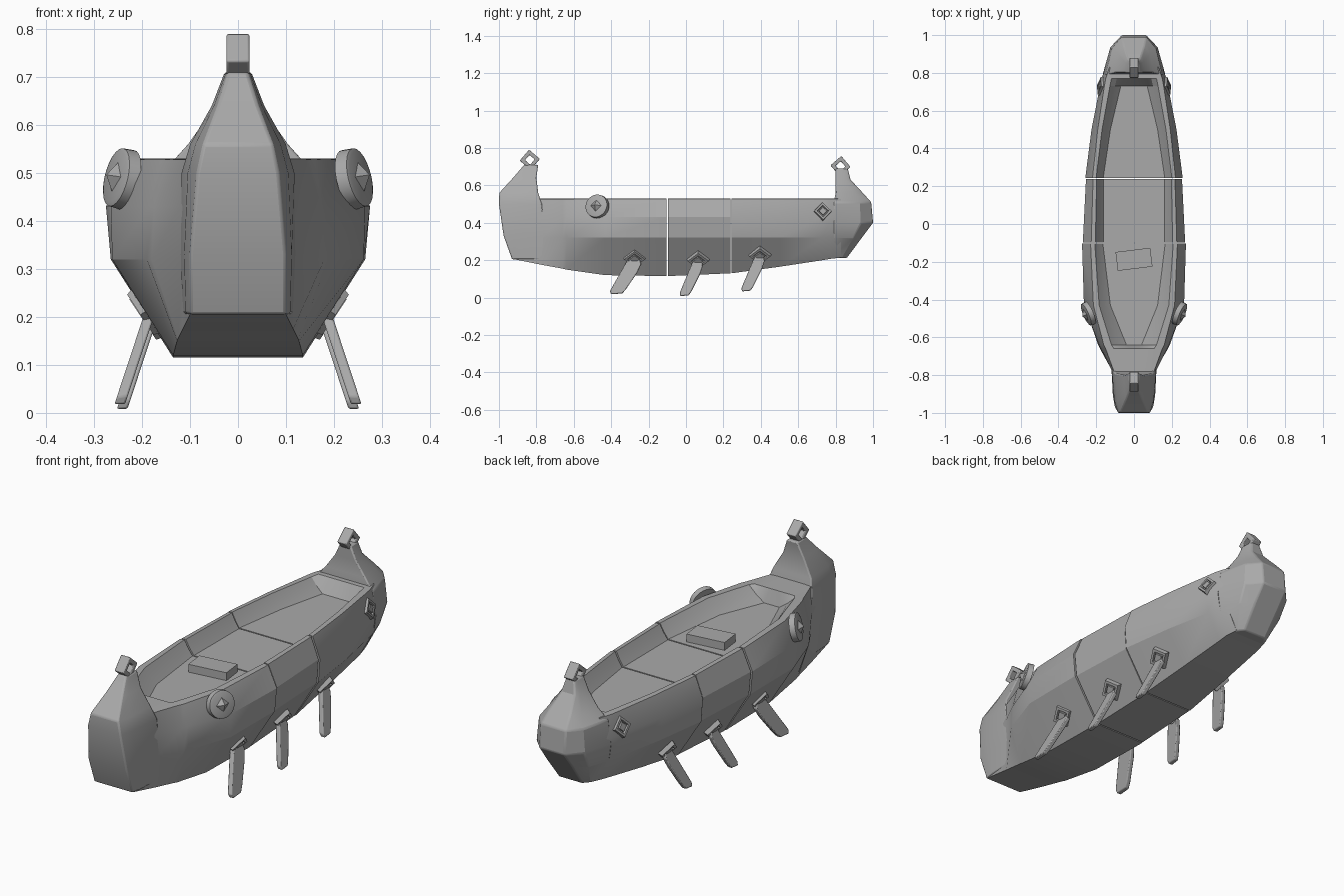
import bpy, bmesh, math
from mathutils import Vector, Matrix

if "Cube" in bpy.data.objects:
    bpy.data.objects.remove(bpy.data.objects["Cube"], do_unlink=True)

grey = bpy.data.materials.new("plain_grey")
grey.use_nodes = True
COLOUR = (0.4, 0.4, 0.4, 1)
grey.diffuse_color = COLOUR
grey.node_tree.nodes["Principled BSDF"].inputs["Base Color"].default_value = COLOUR


def finish(name, bm, bevel=0.0, angle=25):
    bmesh.ops.recalc_face_normals(bm, faces=bm.faces)
    mesh = bpy.data.meshes.new(name)
    bm.to_mesh(mesh)
    bm.free()
    mesh.materials.append(grey)
    ob = bpy.data.objects.new(name, mesh)
    bpy.context.collection.objects.link(ob)
    if bevel:
        mod = ob.modifiers.new("soft_edges", "BEVEL")
        mod.width, mod.segments, mod.limit_method = bevel, 2, "ANGLE"
    bpy.ops.object.select_all(action="DESELECT")
    ob.select_set(True)
    bpy.context.view_layer.objects.active = ob
    bpy.ops.object.shade_smooth_by_angle(angle=math.radians(angle))
    return ob


def loft(name, rings, bevel=0.0):
    """Skin a list of closed rings and cap both ends."""
    bm = bmesh.new()
    loops = [[bm.verts.new(p) for p in ring] for ring in rings]
    n = len(loops[0])
    for a, b in zip(loops, loops[1:]):
        for i in range(n):
            j = (i + 1) % n
            bm.faces.new((a[i], a[j], b[j], b[i]))
    bm.faces.new(loops[0])
    bm.faces.new(loops[-1])
    return finish(name, bm, bevel)


def frame(origin, normal):
    """Matrix with local z along the normal and local y kept upright."""
    n = Vector(normal).normalized()
    x = Vector((0, 0, 1)).cross(n).normalized()
    rot = Matrix((x, n.cross(x), n)).transposed().to_4x4()
    return Matrix.Translation(origin) @ rot


# Hull stations: y, bottom half-width, bottom z, chine, widest, rim, floor half-widths
STATIONS = [
    (-0.92, 0.10, 0.205, 0.10, 0.10, 0.08, 0.01),
    (-0.77, 0.115, 0.175, 0.115, 0.12, 0.11, 0.01),
    (-0.66, 0.125, 0.155, 0.18, 0.175, 0.15, 0.02),
    (-0.64, 0.127, 0.15, 0.19, 0.185, 0.16, 0.04),
    (-0.43, 0.135, 0.12, 0.262, 0.265, 0.215, 0.125),
    (-0.10, 0.135, 0.115, 0.265, 0.275, 0.23, 0.165),
    (0.24, 0.13, 0.13, 0.25, 0.258, 0.22, 0.163),
    (0.50, 0.115, 0.165, 0.215, 0.225, 0.192, 0.125),
    (0.73, 0.10, 0.2, 0.17, 0.18, 0.157, 0.07),
    (0.77, 0.098, 0.207, 0.162, 0.172, 0.15, 0.06),
    (0.83, 0.085, 0.214, 0.14, 0.15, 0.13, 0.05),
]


def section(s, dy=0.0, k=1.0):
    y, wb, zb, wc, wm, wt, wf = s
    deck = -0.65 < y < 0.75
    ledge, floor = (0.495, 0.465) if deck else (0.53, 0.53)
    inner = wf + (wt - wf) * 0.66
    step = wf + (wt - wf) * 0.35
    half = [(wb, zb), (wc, 0.32), (wm, 0.43), (wt, 0.528), (inner, 0.53),
            (step, ledge), (wf, floor)]
    right = [Vector((x * k, y + dy, z)) for x, z in half]
    left = [Vector((-p.x, p.y, p.z)) for p in reversed(right)]
    return right + left


GAP = 0.003
for name, lo, hi, k in (("hull_front", 0, 5, 1), ("hull_middle", 5, 6, 0.985), ("hull_rear", 6, 10, 1)):
    rings = [section(s, 0, k) for s in STATIONS[lo:hi + 1]]
    if lo:
        rings[0] = section(STATIONS[lo], GAP, k)
    if hi < 10:
        rings[-1] = section(STATIONS[hi], -GAP, k)
    loft(name, rings)


# Bow and stern posts: z, end y, end half-width, inner y, inner half-width
def post(name, layers):
    rings = []
    for z, ye, we, yi, wi in layers:
        ym = ye + (yi - ye) * 0.3
        wm = we + (wi - we) * 0.6
        side = [(we, ye), (wm, ym), (wi, yi)]
        rings.append([(x, y, z) for x, y in side] + [(-x, y, z) for x, y in reversed(side)])
    loft(name, rings, 0.006)


post("bow_post", [
    (0.205, -0.93, 0.10, -0.75, 0.115), (0.33, -0.975, 0.10, -0.75, 0.12),
    (0.50, -1.0, 0.085, -0.77, 0.118), (0.56, -0.998, 0.072, -0.79, 0.10),
    (0.64, -0.925, 0.042, -0.80, 0.055), (0.71, -0.865, 0.02, -0.79, 0.028)])
post("stern_post", [
    (0.212, 0.86, 0.06, 0.77, 0.098), (0.32, 0.94, 0.065, 0.79, 0.155),
    (0.40, 1.0, 0.065, 0.79, 0.166), (0.51, 0.99, 0.065, 0.79, 0.150),
    (0.56, 0.945, 0.055, 0.80, 0.105), (0.63, 0.88, 0.035, 0.80, 0.055),
    (0.69, 0.865, 0.022, 0.80, 0.028)])


# Pierced diamond finials on both posts
def finial(name, y, z, tilt):
    bm = bmesh.new()
    rows = []
    for x, r in ((-0.024, 0.054), (0.024, 0.054), (0.024, 0.026), (-0.024, 0.026)):
        angles = [tilt + i * math.pi / 2 for i in range(4)]
        rows.append([bm.verts.new((x, y + r * math.cos(a), z + r * math.sin(a))) for a in angles])
    for k in range(4):
        a, b = rows[k], rows[(k + 1) % 4]
        for i in range(4):
            j = (i + 1) % 4
            bm.faces.new((a[i], a[j], b[j], b[i]))
    finish(name, bm, 0.004)


finial("bow_finial", -0.835, 0.737, 0.08)
finial("stern_finial", 0.826, 0.703, -0.08)


def diamond(name, origin, normal, radius, depth, squash=1.0, inset=0.0):
    bm = bmesh.new()
    bmesh.ops.create_cone(bm, cap_ends=True, segments=4, radius1=radius, radius2=radius * 0.9, depth=depth)
    if inset:
        top = [f for f in bm.faces if f.normal.z > 0.9]
        bmesh.ops.inset_region(bm, faces=top, thickness=inset, depth=0)
        bmesh.ops.inset_region(bm, faces=top, thickness=0.004, depth=-0.008)
        bmesh.ops.inset_region(bm, faces=top, thickness=0.006, depth=0)
        bmesh.ops.inset_region(bm, faces=top, thickness=0.002, depth=0.008)
    bmesh.ops.scale(bm, vec=(1, squash, 1), verts=bm.verts)
    bm.transform(frame(origin, normal))
    finish(name, bm)


# Paddle outline relative to its mount: y, z
PADDLE = [(-0.02, 0.0), (0.02, 0.015), (0.03, -0.03), (0.015, -0.075), (-0.03, -0.165),
          (-0.045, -0.188), (-0.09, -0.192), (-0.094, -0.175), (-0.05, -0.07)]

for side, s in (("left", 1), ("right", -1)):
    # Paddles with their diamond mounts
    for i, (y, z, x, sweep) in enumerate([(-0.28, 0.21, 0.195, 1.35), (0.06, 0.2, 0.19, 1), (0.39, 0.225, 0.182, 1)]):
        rings = []
        for t in (-0.011, 0.011):
            rings.append([(s * (x - 0.012 + t - dz * 0.33), y + dy * sweep, z + dz) for dy, dz in PADDLE])
        loft(f"{side}_paddle_{i + 1}", rings, 0.004)
        diamond(f"{side}_paddle_mount_{i + 1}", (s * x, y + 0.005, z), (s * 0.83, 0, -0.55), 0.062, 0.02, 0.9, 0.018)

    # Round shield with a pyramid boss
    bm = bmesh.new()
    bmesh.ops.create_cone(bm, cap_ends=True, segments=24, radius1=0.064, radius2=0.062, depth=0.026)
    top = [f for f in bm.faces if f.normal.z > 0.9]
    bmesh.ops.inset_region(bm, faces=top, thickness=0.008, depth=0.003)
    bmesh.ops.create_cone(bm, cap_ends=True, segments=4, radius1=0.034, radius2=0, depth=0.022,
                          matrix=Matrix.Translation((0, 0, 0.025)))
    bm.transform(frame((s * 0.242, -0.475, 0.488), (s * 0.88, -0.38, 0.22)))
    finish(f"{side}_shield", bm)

    # Diamond badge near the stern
    diamond(f"{side}_stern_badge", (s * 0.172, 0.73, 0.46), (s * 0.95, 0.18, 0.25), 0.052, 0.026, 1, 0.014)

# Loose box on the deck
bm = bmesh.new()
bmesh.ops.create_cube(bm, size=1)
bmesh.ops.scale(bm, vec=(0.185, 0.1, 0.04), verts=bm.verts)
bm.transform(Matrix.Translation((0, -0.187, 0.482)) @ Matrix.Rotation(math.radians(7), 4, "Z"))
finish("deck_box", bm)
